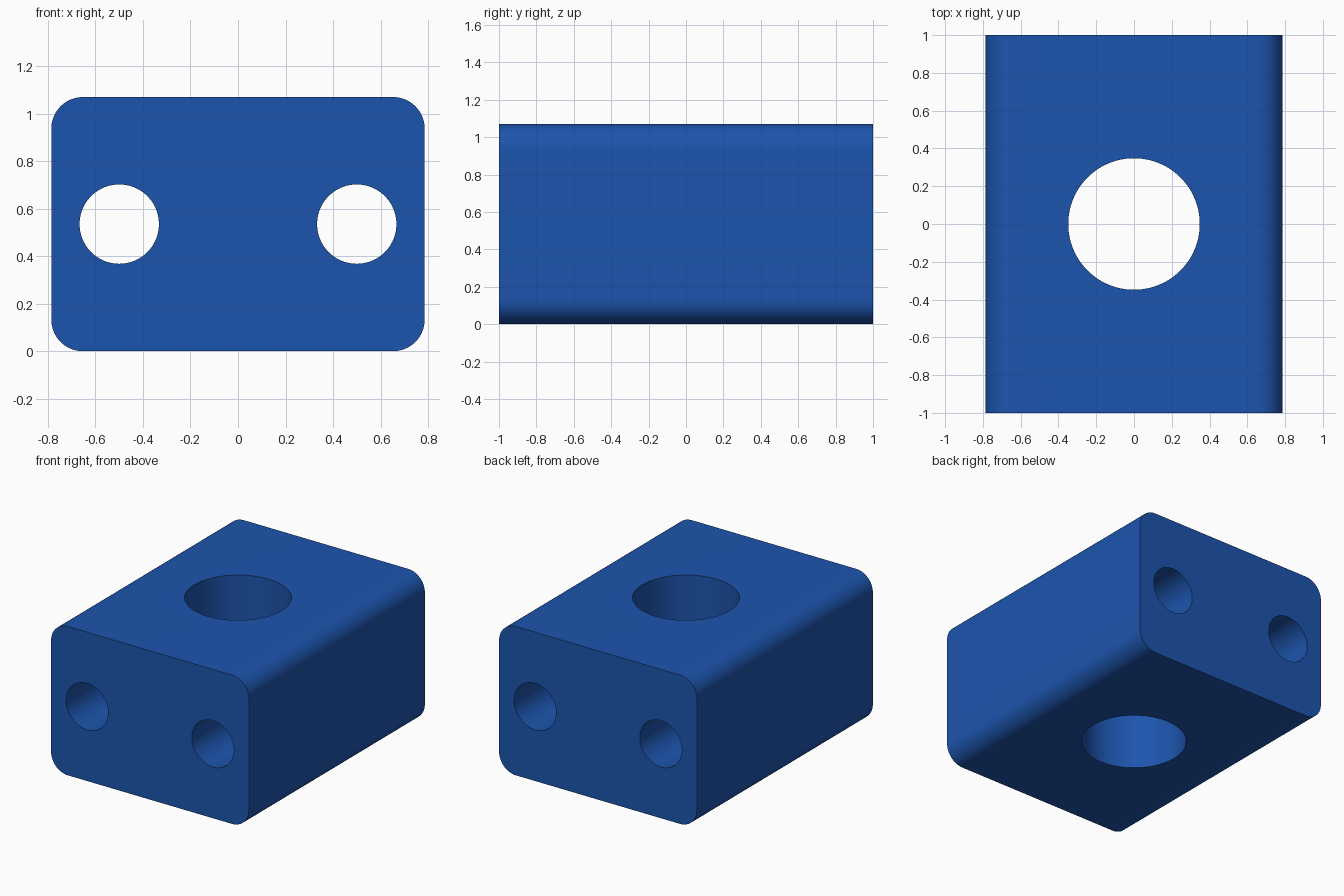
import bpy, bmesh
from math import sin, cos, pi

if "Cube" in bpy.data.objects:
    bpy.data.objects.remove(bpy.data.objects["Cube"])

W, D, H, R = 0.786, 1.0, 1.07, 0.133   # half width, half depth, height, corner radius
STEPS = 16


def cutter(name, radius, depth, location, rotation=(0, 0, 0)):
    bpy.ops.mesh.primitive_cylinder_add(vertices=96, radius=radius, depth=depth,
                                        location=location, rotation=rotation)
    ob = bpy.context.object
    ob.name = name
    ob.hide_render = True
    return ob


# Block: rounded rectangle profile extruded front to back
corners = [(W - R, H - R), (R - W, H - R), (R - W, R), (W - R, R)]
profile = []
for q, (cx, cz) in enumerate(corners):
    for i in range(STEPS + 1):
        a = (q + i / STEPS) * pi / 2
        profile.append((cx + R * cos(a), -D, cz + R * sin(a)))

bm = bmesh.new()
face = bm.faces.new([bm.verts.new(p) for p in profile])
ext = bmesh.ops.extrude_face_region(bm, geom=[face])
bmesh.ops.translate(bm, vec=(0, 2 * D, 0),
                    verts=[g for g in ext["geom"] if isinstance(g, bmesh.types.BMVert)])
bmesh.ops.recalc_face_normals(bm, faces=bm.faces)
mesh = bpy.data.meshes.new("drilled_block")
bm.to_mesh(mesh)
bm.free()
block = bpy.data.objects.new("drilled_block", mesh)
bpy.context.collection.objects.link(block)

# Holes: one wide vertical bore, two narrow bores running front to back
cutters = [cutter("vertical_bore", 0.348, 2 * H, (0, 0, H / 2))]
for side in (-1, 1):
    cutters.append(cutter("long_bore", 0.167, 3 * D, (side * 0.5, 0, H / 2), (pi / 2, 0, 0)))

bpy.ops.object.select_all(action='DESELECT')
block.select_set(True)
bpy.context.view_layer.objects.active = block
for c in cutters:
    mod = block.modifiers.new(c.name, 'BOOLEAN')
    mod.operation = 'DIFFERENCE'
    mod.solver = 'EXACT'
    mod.object = c
    bpy.ops.object.modifier_apply(modifier=mod.name)
for c in cutters:
    bpy.data.objects.remove(c, do_unlink=True)

# Finish: smooth curves, sharp rims, blue colour
bpy.ops.object.shade_smooth_by_angle(angle=pi / 6)
mat = bpy.data.materials.new("blue")
mat.diffuse_color = (0.012, 0.09, 0.42, 1)
mat.use_nodes = True
mat.node_tree.nodes["Principled BSDF"].inputs["Base Color"].default_value = mat.diffuse_color
block.data.materials.clear()
block.data.materials.append(mat)
